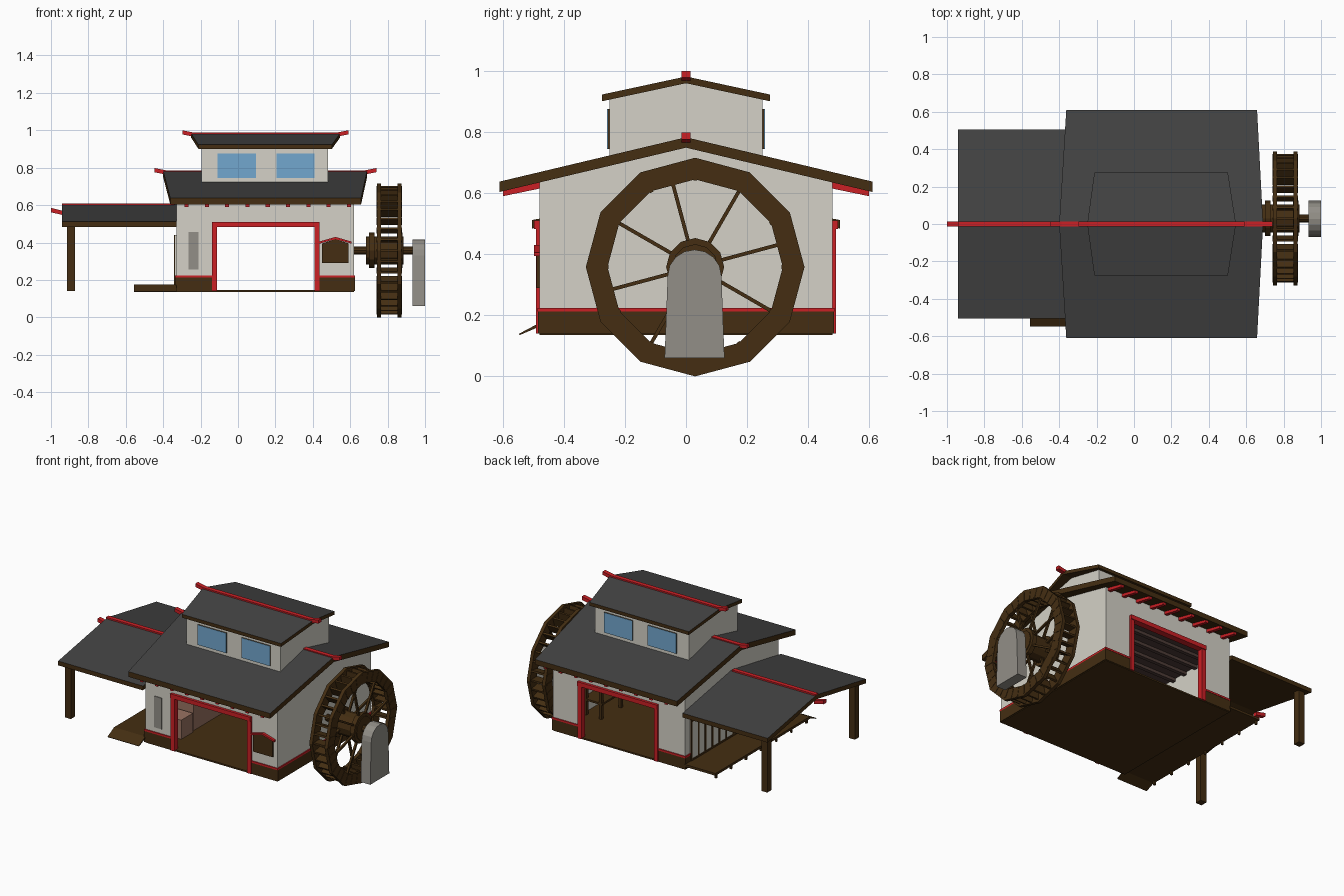
import bpy, bmesh, math

if "Cube" in bpy.data.objects:
    bpy.data.objects.remove(bpy.data.objects["Cube"])

def mat(name, r, g, b):
    m = bpy.data.materials.new(name)
    m.diffuse_color = (r, g, b, 1)
    m.use_nodes = True
    m.node_tree.nodes["Principled BSDF"].inputs["Base Color"].default_value = m.diffuse_color
    return m

PLASTER = mat("plaster", 0.66, 0.64, 0.57)
WOOD = mat("dark wood", 0.058, 0.027, 0.006)
ROOF = mat("roof slate", 0.055, 0.055, 0.055)
RED = mat("red paint", 0.60, 0.014, 0.018)
STONE = mat("grey stone", 0.29, 0.275, 0.245)
GLASS = mat("blue glass", 0.17, 0.39, 0.62)
CRATE = mat("pale timber", 0.32, 0.17, 0.12)
PLANK = mat("ceiling plank", 0.075, 0.045, 0.038)

def mesh(name, verts, faces, mats, rule=None):
    me = bpy.data.meshes.new(name)
    me.from_pydata(verts, [], faces)
    bm = bmesh.new()
    bm.from_mesh(me)
    bmesh.ops.recalc_face_normals(bm, faces=bm.faces)
    bm.normal_update()
    for f in bm.faces:
        f.material_index = rule(f) if rule else 0
    bm.to_mesh(me)
    bm.free()
    for m in mats:
        me.materials.append(m)
    ob = bpy.data.objects.new(name, me)
    bpy.context.collection.objects.link(ob)
    return ob

def prism(name, axis, pts, a, b, m):
    """Extrude a 2D profile (u, z) along x or y from a to b."""
    n = len(pts)
    place = (lambda u, v, t: (t, u, v)) if axis == 'x' else (lambda u, v, t: (u, t, v))
    verts = [place(u, v, t) for t in (a, b) for u, v in pts]
    faces = [tuple(range(n)), tuple(range(n, 2 * n))]
    faces += [(i, (i + 1) % n, n + (i + 1) % n, n + i) for i in range(n)]
    return mesh(name, verts, faces, [m])

def box(name, x0, x1, y0, y1, z0, z1, m):
    return prism(name, 'y', [(x0, z0), (x1, z0), (x1, z1), (x0, z1)], y0, y1, m)

def roof(name, xr, xe, ye, zr, ze, t):
    """Gable slab: slate on top, wood elsewhere; ridge may be longer than eaves."""
    verts = []
    for k in (0, 1):
        for d in (0, t):
            verts += [(xe[k], -ye, ze - d), (xr[k], 0, zr - d), (xe[k], ye, ze - d)]
    faces = [(0, 1, 7, 6), (1, 2, 8, 7), (3, 4, 10, 9), (4, 5, 11, 10),
             (0, 3, 9, 6), (2, 5, 11, 8),
             (0, 1, 4, 3), (1, 2, 5, 4), (6, 7, 10, 9), (7, 8, 11, 10)]
    return mesh(name, verts, faces, [WOOD, ROOF], lambda f: 1 if f.normal.z > 0.5 else 0)

def ridge(name, x0, x1, z, h=0.022):
    """Ridge rail with upturned tips."""
    top = [(x0, z), (x0 + 0.06, z - 0.012), (x1 - 0.06, z - 0.012), (x1, z)]
    prism(name, 'y', top + [(x, v - h) for x, v in reversed(top)], -0.014, 0.014, RED)

# Main hall walls
for nm, x0, x1 in (("left_gable_wall", -0.33, -0.31), ("right_gable_wall", 0.60, 0.62)):
    prism(nm, 'x', [(-0.48, 0.14), (0.48, 0.14), (0.48, 0.64), (0, 0.757), (-0.48, 0.64)], x0, x1, PLASTER)
box("hall_floor", -0.33, 0.62, -0.48, 0.48, 0.136, 0.146, WOOD)
box("loft_ceiling", -0.31, 0.60, -0.46, 0.46, 0.565, 0.575, PLANK)
for i in range(9):
    y = -0.4 + 0.1 * i
    box("ceiling_beam", -0.31, 0.60, y - 0.012, y + 0.012, 0.545, 0.565, PLANK)

# Front and back walls, each with a doorway
for s, side in ((-1, "front"), (1, "back")):
    def yb(name, x0, x1, ya, yc, z0, z1, m):
        box(side + "_" + name, x0, x1, min(s * ya, s * yc), max(s * ya, s * yc), z0, z1, m)
    yb("wall_left", -0.31, -0.12, 0.46, 0.48, 0.14, 0.64, PLASTER)
    yb("wall_right", 0.42, 0.60, 0.46, 0.48, 0.14, 0.64, PLASTER)
    yb("wall_over_door", -0.12, 0.42, 0.46, 0.48, 0.49, 0.64, PLASTER)
    for x0, x1 in ((-0.335, -0.14), (0.43, 0.625)):
        yb("plinth", x0, x1, 0.465, 0.484, 0.14, 0.212, WOOD)
        yb("plinth_trim", x0, x1, 0.465, 0.486, 0.212, 0.224, RED)
    yb("door_jamb_left", -0.14, -0.112, 0.455, 0.491, 0.14, 0.51, RED)
    yb("door_jamb_right", 0.408, 0.436, 0.455, 0.491, 0.14, 0.51, RED)
    yb("door_lintel", -0.14, 0.436, 0.455, 0.497, 0.482, 0.51, RED)
    # rafter tails under the eaves
    for i in range(9):
        x = -0.275 + 0.1085 * i
        prism(side + "_rafter_tail", 'x', [(s * 0.47, 0.645), (s * 0.6, 0.612), (s * 0.6, 0.59), (s * 0.47, 0.617)],
              x - 0.011, x + 0.011, RED)
    # clerestory windows
    for x0, x1 in ((-0.11, 0.095), (0.205, 0.41)):
        yb("window_frame", x0, x1, 0.24, 0.256, 0.745, 0.875, WOOD)
        yb("window_pane", x0, x1, 0.256, 0.258, 0.745, 0.875, GLASS)

# Plinth on the gable ends
for nm, x0, x1 in (("left", -0.336, -0.32), ("right", 0.61, 0.626)):
    box(nm + "_plinth", x0, x1, -0.484, 0.484, 0.14, 0.212, WOOD)
    box(nm + "_plinth_trim", x0, x1, -0.486, 0.486, 0.212, 0.224, RED)

# Front details: slit window and notice board
box("slit_window", -0.265, -0.21, -0.485, -0.478, 0.255, 0.457, STONE)
prism("notice_board", 'y', [(0.45, 0.29), (0.592, 0.29), (0.592, 0.395), (0.521, 0.418), (0.45, 0.395)],
      -0.49, -0.478, WOOD)
prism("notice_board_roof", 'y', [(0.435, 0.394), (0.521, 0.418), (0.607, 0.394), (0.607, 0.405),
                                 (0.521, 0.43), (0.435, 0.405)], -0.497, -0.478, RED)

# Upper storey
prism("upper_storey", 'x', [(-0.25, 0.68), (0.25, 0.68), (0.25, 0.912), (0, 0.96), (-0.25, 0.912)], -0.195, 0.48, PLASTER)

# Roofs and ridge rails
roof("main_roof", (-0.40, 0.69), (-0.362, 0.658), 0.61, 0.783, 0.638, 0.034)
roof("upper_roof", (-0.25, 0.545), (-0.212, 0.502), 0.275, 0.982, 0.923, 0.022)
roof("side_roof", (-0.94, -0.33), (-0.94, -0.33), 0.505, 0.602, 0.512, 0.028)
ridge("main_ridge_rail", -0.447, 0.74, 0.798)
ridge("upper_ridge_rail", -0.297, 0.59, 1.0)
box("side_ridge_rail", -0.94, -0.34, -0.014, 0.014, 0.58, 0.609, RED)
prism("side_ridge_tip", 'y', [(-1, 0.585), (-1, 0.562), (-0.93, 0.545), (-0.93, 0.568)], -0.014, 0.014, RED)

# Side porch: posts, deck, ramp, slatted doors
for y in (-0.45, 0.45):
    box("porch_post", -0.915, -0.872, y - 0.022, y + 0.022, 0.14, 0.51, WOOD)
box("porch_deck", -0.555, -0.33, -0.48, 0.49, 0.16, 0.175, WOOD)
prism("porch_ramp", 'x', [(-0.48, 0.175), (-0.548, 0.139), (-0.545, 0.135), (-0.48, 0.163)], -0.555, -0.33, WOOD)
for i in range(7):
    y = -0.46 + 0.155 * i
    box("deck_foot", -0.55, -0.538, y - 0.006, y + 0.006, 0.136, 0.162, WOOD)
box("side_door_panel", -0.338, -0.329, -0.43, 0.43, 0.175, 0.44, PLASTER)
for i in range(13):
    y = -0.425 + 0.85 * i / 12
    box("side_door_slat", -0.341, -0.336, y - 0.007, y + 0.007, 0.175, 0.44, WOOD)
for z in (0.178, 0.432):
    box("side_door_rail", -0.341, -0.336, -0.43, 0.43, z - 0.006, z + 0.008, WOOD)

# Furniture inside the hall
box("crate_large", -0.3, -0.18, -0.2, 0.1, 0.146, 0.36, CRATE)
box("crate_small", -0.29, -0.17, -0.34, -0.22, 0.146, 0.27, CRATE)
for x in (0.46, 0.57):
    for y in (-0.2, 0.0, 0.2):
        box("rack_post", x, x + 0.02, y - 0.01, y + 0.01, 0.146, 0.42, WOOD)
for z in (0.24, 0.33, 0.42):
    box("rack_shelf", 0.455, 0.6, -0.21, 0.21, z, z + 0.012, WOOD)

# Water wheel
CY, CZ = 0.03, 0.358

def polar(r, a, off=0.0):
    return (CY + r * math.cos(a) - off * math.sin(a), CZ + r * math.sin(a) + off * math.cos(a))

def ring(name, x0, x1, ro, ri, n, m):
    verts = [(x,) + polar(r, math.tau * i / n) for x, r in ((x0, ro), (x1, ro), (x1, ri), (x0, ri)) for i in range(n)]
    faces = [(k * n + i, k * n + (i + 1) % n, (k + 1) % 4 * n + (i + 1) % n, (k + 1) % 4 * n + i)
             for k in range(4) for i in range(n)]
    return mesh(name, verts, faces, [m])

def radial(name, a, r0, r1, w, x0, x1, m):
    prism(name, 'x', [polar(r0, a, -w), polar(r1, a, -w), polar(r1, a, w), polar(r0, a, w)], x0, x1, m)

def drum(name, x0, x1, r, n, m):
    prism(name, 'x', [polar(r, math.tau * i / n) for i in range(n)], x0, x1, m)

for x in (0.742, 0.852):
    ring("wheel_rim", x, x + 0.022, 0.358, 0.287, 12, WOOD)
    for i in range(8):
        radial("wheel_spoke", math.radians(15 + 45 * i), 0.06, 0.3, 0.006, x + 0.004, x + 0.018, WOOD)
for i in range(36):
    radial("wheel_paddle", math.tau * i / 36, 0.283, 0.343, 0.006, 0.74, 0.876, WOOD)
drum("wheel_axle", 0.61, 0.95, 0.022, 10, WOOD)
drum("wheel_hub", 0.685, 0.885, 0.075, 12, WOOD)
for x in (0.70, 0.85):
    drum("hub_band", x, x + 0.03, 0.095, 12, WOOD)

# Stone pier with an arched head
arch = [(0.028 + 0.088 * math.cos(math.pi * i / 8), 0.33 + 0.085 * math.sin(math.pi * i / 8)) for i in range(9)]
prism("stone_pier", 'x', [(-0.07, 0.06), (0.126, 0.06)] + arch, 0.932, 1.0, STONE)
